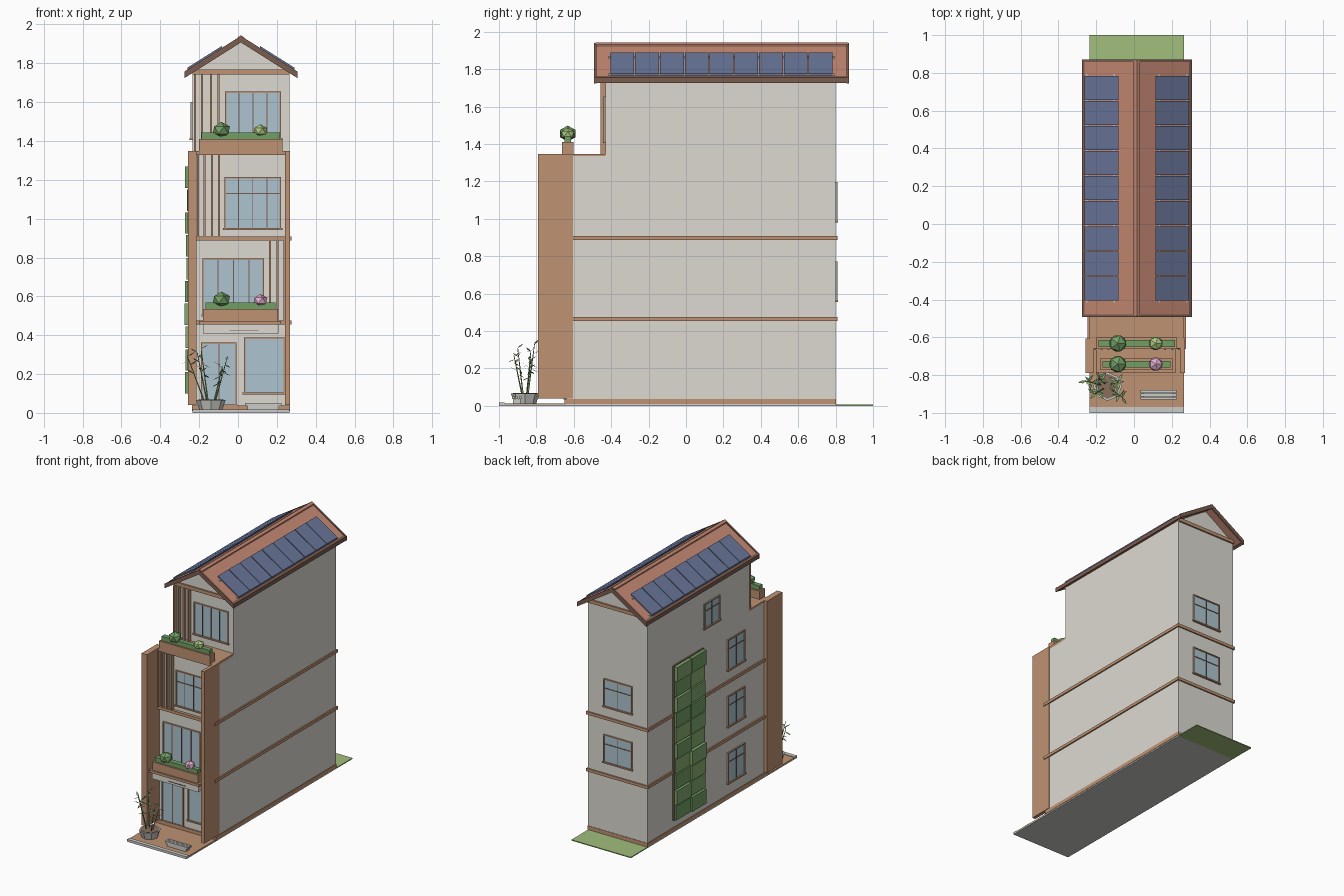
import bpy, bmesh, math, random
from mathutils import Vector, Matrix

if "Cube" in bpy.data.objects:
    bpy.data.objects.remove(bpy.data.objects["Cube"])

random.seed(4)
COLORS = {
    "wall": (0.72, 0.70, 0.64), "wood": (0.52, 0.29, 0.17), "roof": (0.56, 0.25, 0.17),
    "trim": (0.20, 0.11, 0.08), "glass": (0.42, 0.56, 0.63), "solar": (0.14, 0.18, 0.32),
    "green": (0.17, 0.35, 0.13), "leaf": (0.22, 0.40, 0.16), "lime": (0.42, 0.58, 0.22),
    "pink": (0.78, 0.42, 0.62), "lawn": (0.36, 0.52, 0.20), "stone": (0.60, 0.60, 0.57),
    "soil": (0.25, 0.16, 0.11), "moss": (0.26, 0.42, 0.16),
}
MATS = {}
for key, c in COLORS.items():
    MATS[key] = bpy.data.materials.new(key)
    MATS[key].diffuse_color = (*c, 1)

XL, XR, XC = -0.235, 0.265, 0.015      # side walls and ridge line
YF, YT, YB = -0.64, -0.43, 0.80        # front wall, top floor front, back wall


def finish(name, bm, mat):
    bmesh.ops.recalc_face_normals(bm, faces=bm.faces)
    me = bpy.data.meshes.new(name)
    bm.to_mesh(me)
    bm.free()
    ob = bpy.data.objects.new(name, me)
    bpy.context.collection.objects.link(ob)
    me.materials.append(MATS[mat])
    return ob


def box(name, x0, x1, y0, y1, z0, z1, mat):
    bm = bmesh.new()
    bmesh.ops.create_cube(bm, size=1)
    for v in bm.verts:
        v.co = ((x0 + x1) / 2 + v.co.x * (x1 - x0), (y0 + y1) / 2 + v.co.y * (y1 - y0),
                (z0 + z1) / 2 + v.co.z * (z1 - z0))
    return finish(name, bm, mat)


def extrude(name, pts, vec, mat):
    """Extrude a flat outline of 3D points along vec."""
    bm = bmesh.new()
    f = bm.faces.new([bm.verts.new(p) for p in pts])
    r = bmesh.ops.extrude_face_region(bm, geom=[f])
    bmesh.ops.translate(bm, vec=vec, verts=[g for g in r["geom"] if isinstance(g, bmesh.types.BMVert)])
    return finish(name, bm, mat)


def window(name, side, at, u0, u1, z0, z1, bars=1, transom=None):
    """Glass pane with frame, mullions and sill on the front, back or left wall."""
    def part(n, a0, a1, b0, b1, d, mat):
        if side == "left":
            box(n, at - d, at + 0.002, a0, a1, b0, b1, mat)
        elif side == "front":
            box(n, a0, a1, at - d, at + 0.002, b0, b1, mat)
        else:
            box(n, a0, a1, at - 0.002, at + d, b0, b1, mat)
    w = 0.008
    part(name + "_glass", u0, u1, z0, z1, 0.004, "glass")
    for i, (a, b) in enumerate(((u0, u0 + w), (u1 - w, u1))):
        part(f"{name}_jamb_{i}", a, b, z0, z1, 0.010, "wood")
    part(name + "_head", u0, u1, z1 - w, z1, 0.010, "wood")
    part(name + "_sill", u0 - 0.006, u1 + 0.006, z0 - 0.004, z0 + 0.006, 0.014, "wood")
    for i in range(bars):
        u = u0 + (u1 - u0) * (i + 1) / (bars + 1)
        part(f"{name}_mullion_{i}", u - 0.0025, u + 0.0025, z0, z1, 0.007, "trim")
    if transom:
        part(name + "_transom", u0, u1, transom - 0.003, transom + 0.003, 0.007, "trim")


# Ground
box("base_slab", XL, XR, -1, YB, 0, 0.008, "stone")
box("front_curb", XL, XR, -1, -0.97, 0, 0.018, "stone")
box("paving", XL, XR, -0.97, YF, 0.006, 0.013, "wood")
box("back_lawn", XL, XR, YB, 1, 0, 0.007, "lawn")

# House body: stepped side profile plus gable prism
extrude("house_body", [(XL, y, z) for y, z in ((YF, 0.008), (YB, 0.008), (YB, 1.75), (YT, 1.75), (YT, 1.335), (YF, 1.335))],
        (XR - XL, 0, 0), "wall")
extrude("gable", [(XL, YT, 1.75), (XR, YT, 1.75), (XC, YT, 1.915)], (0, YB - YT, 0), "wall")
for i, y in enumerate((YT - 0.012, YB - 0.002)):
    box(f"gable_beam_{i}", XL, XR, y, y + 0.014, 1.742, 1.768, "wood")

# Floor bands, plinth and terrace
for i, z in enumerate((0.465, 0.898)):
    box(f"floor_band_{i}", XL - 0.01, XR + 0.01, YF - 0.022, YB + 0.01, z - 0.011, z + 0.011, "wood")
box("plinth", XL - 0.003, XR + 0.003, YF - 0.01, YB + 0.003, 0.01, 0.038, "wood")
box("terrace_floor", XL, XR, -0.66, YT, 1.328, 1.348, "wood")

# Side fins framing the facade
box("left_fin", -0.258, -0.213, -0.79, -0.605, 0.04, 1.348, "wood")
box("right_fin", 0.243, XR + 0.004, -0.79, -0.605, 0.04, 1.348, "wood")

# Vertical slat screens
def slats(name, xs, y, z0, z1):
    for i, x in enumerate(xs):
        box(f"{name}_{i}", x - 0.005, x + 0.005, y - 0.028, y, z0, z1, "wood")


slats("top_slat", (-0.222, -0.185, -0.14, -0.10), YT, 1.348, 1.745)
slats("upper_slat", (-0.205, -0.172, -0.135, -0.097), YF, 0.909, 1.33)
slats("lower_slat", (0.165, 0.203, 0.238), YF, 0.476, 0.888)

# Front openings
window("top_window", "front", YT, -0.068, 0.222, 1.41, 1.655, 3)
window("upper_window", "front", YF, -0.07, 0.222, 0.945, 1.215, 3, 1.13)
window("balcony_window", "front", YF, -0.182, 0.135, 0.50, 0.795, 3)
window("door", "front", YF, -0.19, -0.008, 0.038, 0.362, 1)
window("shop_window", "front", YF, 0.03, 0.243, 0.098, 0.388, 0)

# Left and back windows
for i, z in enumerate((0.125, 0.555, 0.985)):
    window(f"left_window_{i}", "left", XL, -0.365, -0.16, z, z + 0.235, 1, z + 0.16)
window("left_top_window", "left", XL, -0.066, 0.126, 1.41, 1.60, 1, 1.54)
for i, z in enumerate((0.56, 0.985)):
    window(f"back_window_{i}", "back", YB, -0.108, 0.13, z, z + 0.212, 1, z + 0.14)

# Entrance canopy
box("canopy", -0.18, 0.208, -0.775, YF, 0.408, 0.455, "wall")
box("canopy_groove", -0.045, 0.105, -0.778, -0.77, 0.423, 0.428, "trim")
box("balcony_floor", -0.20, 0.222, -0.785, YF, 0.455, 0.474, "wood")

# Planters with hedge strips and faceted shrubs
def shrub(name, loc, r, mat):
    bm = bmesh.new()
    bmesh.ops.create_icosphere(bm, subdivisions=1, radius=r)
    bmesh.ops.scale(bm, vec=(1, 1, 0.85), verts=bm.verts)
    bmesh.ops.translate(bm, vec=loc, verts=bm.verts)
    finish(name, bm, mat)


for n, x0, x1, y, z in (("top", -0.20, 0.228, -0.632, 1.348), ("balcony", -0.18, 0.205, -0.742, 0.474)):
    box(n + "_planter", x0, x1, y - 0.031, y + 0.031, z, z + 0.062, "wood")
    box(n + "_hedge", x0 + 0.012, x1 - 0.012, y - 0.018, y + 0.018, z + 0.06, z + 0.095, "green")
    shrub(n + "_shrub_large", (-0.086, y, z + 0.108), 0.05, "green")
    shrub(n + "_shrub_small", (0.115, y, z + 0.104), 0.04, "lime" if n == "top" else "pink")

# Gable roof, each side with panels, eave and barge trim
RY0, RY1, TOP, SLOPE, HALF = -0.485, 0.865, 1.935, 0.63, 0.288


def roof_strip(name, s, d0, d1, lift, thick, y0, y1, mat):
    """Sloped slab from ridge distance d0 to d1 on side s."""
    za, zb = TOP - SLOPE * d0 + lift, TOP - SLOPE * d1 + lift
    xa, xb = XC + s * d0, XC + s * d1
    extrude(name, [(xa, y0, za), (xb, y0, zb), (xb, y0, zb - thick), (xa, y0, za - thick)], (0, y1 - y0, 0), mat)


for s, n in ((-1, "left"), (1, "right")):
    roof_strip(n + "_roof", s, 0, HALF, 0, 0.022, RY0, RY1, "roof")
    roof_strip(n + "_eave", s, HALF - 0.012, HALF + 0.003, 0.004, 0.03, RY0, RY1, "trim")
    for i, y in enumerate((RY0 - 0.007, RY1 - 0.007)):
        roof_strip(f"{n}_barge_{i}", s, 0, HALF + 0.003, 0.006, 0.034, y, y + 0.014, "trim")
    for i, d in enumerate((0.115, 0.26)):
        roof_strip(f"{n}_rail_{i}", s, d, d + 0.008, 0.007, 0.008, -0.415, 0.795, "stone")
    for i in range(9):
        y = -0.404 + i * 0.1325
        roof_strip(f"{n}_solar_panel_{i}", s, 0.098, 0.276, 0.016, 0.011, y, y + 0.127, "solar")
    roof_strip(n + "_ridge_cap", s, 0, 0.018, 0.009, 0.014, RY0, RY1, "roof")

# Living green wall on the left side
for col in range(2):
    for row in range(10):
        y, z = 0.322 - col * 0.18, 0.10 + row * 0.1175
        box(f"green_wall_panel_{col}_{row}", XL - random.uniform(0.024, 0.04), XL + 0.002, y, y + 0.172, z, z + 0.11,
            random.choice(("green", "leaf", "moss")))
box("green_wall_backing", XL - 0.012, XL + 0.002, 0.138, 0.498, 0.095, 1.272, "trim")

# Bench
box("bench_base", 0.05, 0.21, -0.925, -0.885, 0.012, 0.036, "stone")
for i in range(3):
    y = -0.93 + i * 0.018
    box(f"bench_slat_{i}", 0.035, 0.225, y, y + 0.014, 0.036, 0.05, "stone")

# Octagonal pot with bamboo
PX, PY = -0.14, -0.86
for n, r1, r2, z0, z1, m in (("pot", 0.058, 0.076, 0.012, 0.066, "stone"), ("pot_soil", 0.066, 0.066, 0.06, 0.069, "soil")):
    bm = bmesh.new()
    bmesh.ops.create_cone(bm, cap_ends=True, segments=8, radius1=r1, radius2=r2, depth=z1 - z0,
                          matrix=Matrix.Translation((PX, PY, (z0 + z1) / 2)))
    finish(n, bm, m)
tips = ((-0.26, -0.83, 0.29), (-0.19, -0.81, 0.33), (-0.06, -0.92, 0.27), (-0.21, -0.90, 0.31), (-0.08, -0.83, 0.24))
for i, tip in enumerate(tips):
    tip = Vector(tip)
    base = Vector((PX, PY, 0.065)) + (tip - Vector((PX, PY, tip.z))) * 0.3
    axis = tip - base
    bm = bmesh.new()
    rot = axis.to_track_quat("Z", "Y").to_matrix().to_4x4()
    bmesh.ops.create_cone(bm, cap_ends=True, segments=5, radius1=0.004, radius2=0.002, depth=axis.length,
                          matrix=Matrix.Translation((base + tip) / 2) @ rot)
    finish(f"bamboo_stem_{i}", bm, "moss")
    bm = bmesh.new()
    for k in range(6):
        p = base.lerp(tip, 0.5 + 0.1 * k)
        a = k * 2.4 + i
        d = Vector((math.cos(a), math.sin(a), 0.5 if k % 2 else -0.4)) * 0.046
        side = Vector((-d.y, d.x, 0)).normalized() * 0.008
        bm.faces.new([bm.verts.new(q) for q in (p, p + d * 0.45 + side, p + d, p + d * 0.45 - side)])
    finish(f"bamboo_leaves_{i}", bm, "leaf")

for m in bpy.data.materials:
    if m.users and not m.is_grease_pencil:
        m.use_nodes = True
        m.node_tree.nodes["Principled BSDF"].inputs["Base Color"].default_value = m.diffuse_color
